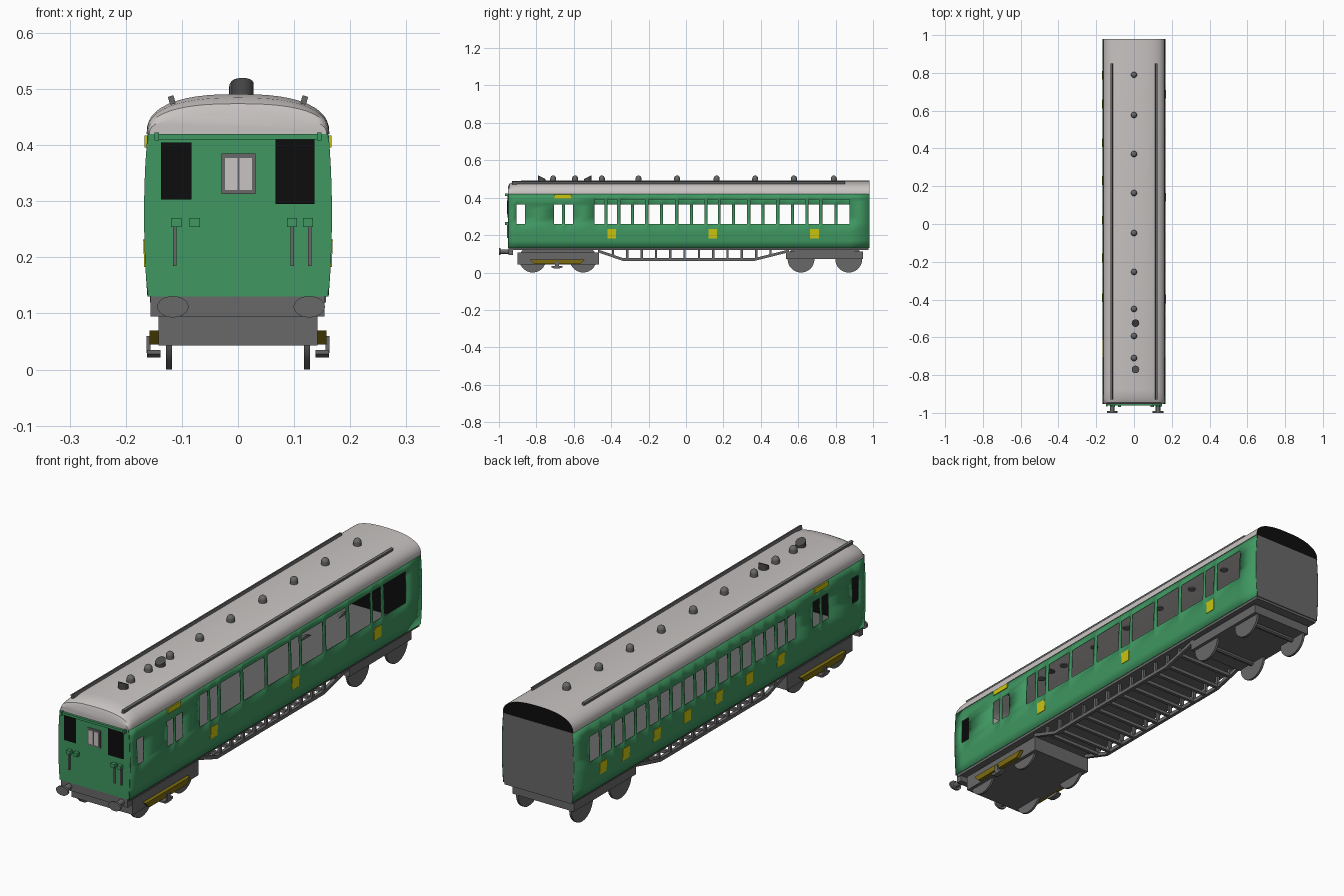
import bpy, bmesh, math
from mathutils import Matrix, Vector

if "Cube" in bpy.data.objects:
    bpy.data.objects.remove(bpy.data.objects["Cube"])

def material(name, r, g, b):
    m = bpy.data.materials.new(name)
    m.diffuse_color = (r, g, b, 1)
    m.use_nodes = True
    m.node_tree.nodes["Principled BSDF"].inputs["Base Color"].default_value = m.diffuse_color
    return m

GREEN = material("body green", .05, .31, .12)
ROOF = material("roof light grey", .58, .55, .54)
GREY = material("metal grey", .14, .14, .14)
DARK = material("dark grey", .07, .07, .07)
BLACK = material("black", .004, .004, .004)
YELLOW = material("yellow", .60, .56, .005)
OLIVE = material("olive", .20, .15, .005)

def finish(name, bm, mat, smooth=False):
    bmesh.ops.recalc_face_normals(bm, faces=bm.faces[:])
    me = bpy.data.meshes.new(name)
    bm.to_mesh(me)
    bm.free()
    me.materials.append(mat)
    ob = bpy.data.objects.new(name, me)
    bpy.context.collection.objects.link(ob)
    if smooth:
        bpy.context.view_layer.objects.active = ob
        ob.select_set(True)
        bpy.ops.object.shade_smooth_by_angle(angle=math.radians(35))
        ob.select_set(False)
    return ob

def boxes(name, mat, *specs):
    """Each spec is x0, x1, y0, y1, z0, z1."""
    bm = bmesh.new()
    for x0, x1, y0, y1, z0, z1 in specs:
        mtx = Matrix.Translation(((x0 + x1) / 2, (y0 + y1) / 2, (z0 + z1) / 2)) @ \
            Matrix.Diagonal((x1 - x0, y1 - y0, z1 - z0, 1))
        bmesh.ops.create_cube(bm, size=1, matrix=mtx)
    return finish(name, bm, mat)

def prism(name, mat, pts, a, b, axis):
    """Extrude a 2D outline from a to b along x (yz outline) or y (xz outline)."""
    bm = bmesh.new()
    place = (lambda p, t: (t, p[0], p[1])) if axis == 'X' else (lambda p, t: (p[0], t, p[1]))
    lo, hi = ([bm.verts.new(place(p, t)) for p in pts] for t in (a, b))
    n = len(pts)
    bm.faces.new(lo)
    bm.faces.new(hi)
    for i in range(n):
        bm.faces.new((lo[i], lo[(i + 1) % n], hi[(i + 1) % n], hi[i]))
    return finish(name, bm, mat)

def cylinder(bm, loc, r, depth, axis, segs=24, sx=1, sy=1):
    rot = {'X': Matrix.Rotation(math.pi / 2, 4, 'Y'), 'Y': Matrix.Rotation(math.pi / 2, 4, 'X'),
           'Z': Matrix()}[axis]
    return bmesh.ops.create_cone(bm, cap_ends=True, segments=segs, radius1=r, radius2=r, depth=depth,
                                 matrix=Matrix.Translation(loc) @ rot @ Matrix.Diagonal((sx, sy, 1, 1)))["verts"]

def wall_x(z):
    return .166 - .006 * ((z - .275) / .145) ** 2

# Side walls: bulged sheets with open windows
def side_wall(name, s, wins):
    ys = sorted({-.95, .98} | {w[0] for w in wins} | {w[1] for w in wins})
    zs = sorted({.13, .17, .21, .3, .335, .42} | {w[2] for w in wins} | {w[3] for w in wins})
    bm = bmesh.new()
    grid = [[bm.verts.new((s * wall_x(z), y, z)) for z in zs] for y in ys]
    for i in range(len(ys) - 1):
        for j in range(len(zs) - 1):
            y, z = (ys[i] + ys[i + 1]) / 2, (zs[j] + zs[j + 1]) / 2
            if not any(a < y < b and c < z < d for a, b, c, d in wins):
                bm.faces.new((grid[i][j], grid[i + 1][j], grid[i + 1][j + 1], grid[i][j + 1]))
    for v in [v for v in bm.verts if not v.link_faces]:
        bm.verts.remove(v)
    ob = finish(name, bm, GREEN, True)
    mod = ob.modifiers.new("thickness", 'SOLIDIFY')
    mod.thickness, mod.offset = .003, 0

cab = [(-.905, -.862, .26, .365), (-.705, -.663, .26, .365), (-.648, -.603, .26, .365)]
bays = [(-.49, -.435), (-.42, -.37), (-.35, -.22), (-.20, -.06), (-.04, .10), (.115, .17),
        (.185, .325), (.345, .48), (.50, .64), (.655, .71), (.73, .875)]
side_wall("right_wall", 1, cab + [(a, b, .26, .39) for a, b in bays])
left = []
for a, b in bays:
    m = (a + b) / 2
    left += [(a, b)] if b - a < .1 else [(a, m - .008), (m + .008, b)]
side_wall("left_wall", -1, cab + [(a, b, .26, .365) for a, b in left])

# End walls, with black linings inside
zs = [.13 + .29 * i / 8 for i in range(9)]
outline = [(wall_x(z), z) for z in zs] + [(-wall_x(z), z) for z in reversed(zs)]
inner = [(x * .97, z) for x, z in outline]
prism("front_wall", GREEN, outline, -.952, -.946, 'Y')
prism("front_lining", BLACK, inner, -.946, -.943, 'Y')
prism("rear_wall", GREY, outline, .976, .98, 'Y')
prism("rear_lining", BLACK, inner, .972, .976, 'Y')
boxes("floor", GREY, (-.157, .157, -.945, .976, .12, .133))

# Roof shell with a domed front
def arc(h=1, w=1, n=24):
    pts = []
    for i in range(n + 1):
        t = math.pi * i / n
        c, s = math.cos(t), math.sin(t)
        pts.append((math.copysign(abs(c) ** .8, c) * .163 * w, .42 + .071 * h * max(s, 0) ** .8))
    return pts

bm = bmesh.new()
rings = []
for y, h, w in [(-.952, .5, .97), (-.945, .76, .985), (-.925, .91, .995), (-.88, 1, 1), (.98, 1, 1)]:
    rings.append([bm.verts.new((x, y, z)) for x, z in arc(h, w)])
for r, q in zip(rings, rings[1:]):
    for i in range(len(r) - 1):
        bm.faces.new((r[i], r[i + 1], q[i + 1], q[i]))
bm.faces.new(rings[0])
finish("roof", bm, ROOF, True)
prism("rear_roof_end", BLACK, [(x * .99, z - .001) for x, z in arc()], .974, .979, 'Y')

# Roof rails
for s in (-1, 1):
    prism("roof_rail", GREY, [(s * .111, .474), (s * .121, .472), (s * .125, .486), (s * .115, .489)],
          -.93, .85, 'Y')

# Roof vents: domes on collars, and two slanted cowls
bm = bmesh.new()
for y in (.79, .577, .37, .164, -.048, -.254, -.45, -.593, -.71):
    cylinder(bm, (0, y, .495), .016, .016, 'Z', 16)
    bmesh.ops.create_uvsphere(bm, u_segments=16, v_segments=8, radius=.016,
                              matrix=Matrix.Translation((0, y, .503)))
finish("roof_vents", bm, GREY, True)
bm = bmesh.new()
for y, d in ((-.525, 1), (-.77, -1)):
    for v in cylinder(bm, (.008, y, .503), .02, .026, 'Z'):
        if v.co.z > .5:
            v.co.z = .51 + d * (v.co.y - y) * .5
finish("roof_cowls", bm, DARK, True)

# Front windows, frame and cornice
boxes("cab_windows", BLACK, (-.137, -.083, -.955, -.95, .303, .405), (.067, .136, -.955, -.95, .295, .41))
boxes("centre_window_frame", GREY, (-.029, .031, -.956, -.95, .313, .385))
boxes("centre_window_panes", ROOF, (-.023, -.001, -.958, -.955, .32, .377), (.003, .025, -.958, -.955, .32, .377))
boxes("front_cornice", GREEN, (-.148, .148, -.962, -.95, .41, .42),
      *[(x - .004, x + .004, -.967, -.95, .408, .423) for x in (-.145, .145)])
boxes("lamp_brackets", GREEN, *[(x - .009, x + .009, -.968, -.95, .254, .27) for x in (-.11, -.077, .096, .125)])
boxes("front_pipes", GREY, *[(x - .003, x + .003, -.958, -.95, .185, .255) for x in (-.113, .097, .128)])

# Yellow panels along the sides
def panels(name, s, centres):
    x = lambda z: s * wall_x(z)
    for y in centres:
        o, i = s * .0035, -s * .001
        prism(name, YELLOW, [(x(.183) + i, .183), (x(.183) + o, .183), (x(.232) + o, .232), (x(.232) + i, .232)],
              y - .023, y + .023, 'Y')
    boxes(name + "_upper", YELLOW, (min(s * .16, s * .167), max(s * .16, s * .167), -.703, -.615, .396, .417))

panels("right_yellow_panel", 1, (-.397, .142, .687))
panels("left_yellow_panel", -1, (.787, .635, .43, .23, .02, -.18, -.39))

# Buffer beam and oval buffers
boxes("buffer_beam", GREY, (-.156, .154, -.95, -.925, .095, .13))
bm = bmesh.new()
for x in (-.116, .127):
    cylinder(bm, (x, -.968, .112), .012, .05, 'Y', 12)
    cylinder(bm, (x, -.995, .112), .028, .009, 'Y', 24, 1, .68)
finish("buffers", bm, GREY, True)

# Bogies and wheels
boxes("front_bogie", GREY, (-.142, .142, -.9, -.465, .043, .106), (-.12, .12, -.86, -.5, .1, .125))
boxes("rear_bogie", GREY, (-.142, .142, .535, .945, .073, .112), (-.135, .135, .58, .9, .105, .125))
bm = bmesh.new()
for y in (-.82, -.55, .615, .87):
    for x in (-.123, .123):
        cylinder(bm, (x, y, .072), .072, .01, 'X', 28)
    cylinder(bm, (0, y, .072), .012, .24, 'X', 10)
finish("wheels", bm, GREY, True)

# Collector beams and shoes on the front bogie
beam = [(-.835, .07), (-.81, .045), (-.565, .045), (-.54, .07)]
for s in (-1, 1):
    prism("collector_beam", OLIVE, beam, s * .14, s * .158, 'X')
    prism("collector_shoe", GREY, [(-.72, .035), (-.72, .028), (-.705, .022), (-.675, .022), (-.66, .028),
                                   (-.66, .035)], s * .138, s * .162, 'X')
    prism("shoe_hanger", GREY, [(-.7, .03), (-.68, .03), (-.68, .06), (-.7, .06)], s * .156, s * .163, 'X')

# Underframe trusses, posts and cross members
low = [(-.47, .108), (-.34, .063), (.37, .063), (.55, .108)]
truss = low + [(y, z + .015) for y, z in reversed(low)]
steps = [-.39 + .0765 * i for i in range(12)]
posts, cross = [], []
for y in steps:
    z = .065 + max(0, -.34 - y, ) * .35 + max(0, y - .37) * .25
    posts += [(s * .135 - .006, s * .135 + .006, y - .006, y + .006, z, .125) for s in (-1, 1)]
    cross.append((-.135, .135, y - .007, y + .007, z, z + .014))
for s in (-1, 1):
    prism("truss_bar", GREY, truss, s * .128, s * .142, 'X')
boxes("truss_posts", GREY, *posts)
boxes("cross_members", GREY, *cross)
